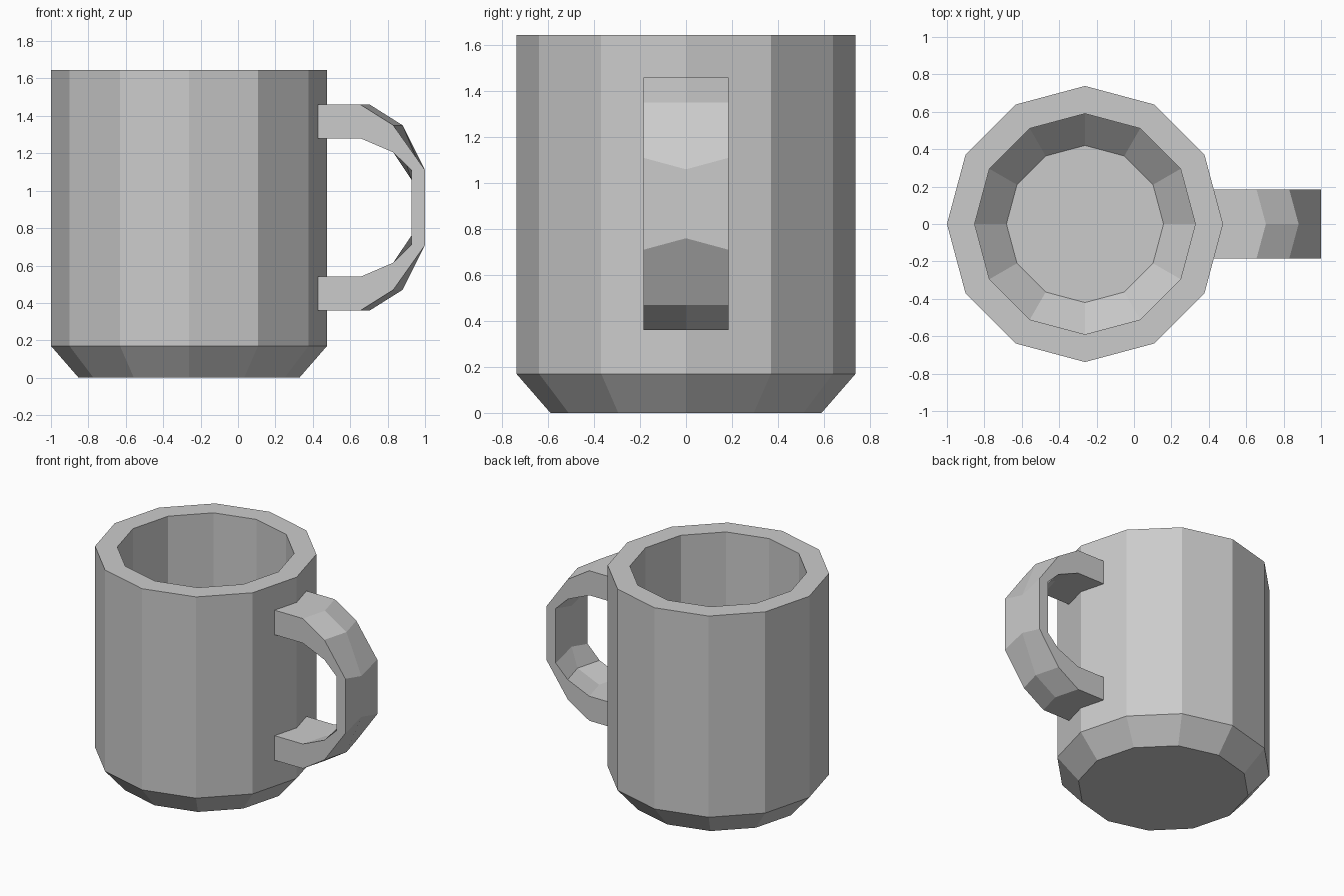
import bpy, bmesh, math

if "Cube" in bpy.data.objects:
    bpy.data.objects.remove(bpy.data.objects["Cube"])

CX = -0.262      # mug axis
SIDES = 12
HALF_W = 0.185   # half width of the handle
MID_Z = 0.91     # handle mirror height


def make_object(name, bm):
    bmesh.ops.recalc_face_normals(bm, faces=bm.faces)
    mesh = bpy.data.meshes.new(name)
    bm.to_mesh(mesh)
    bm.free()
    obj = bpy.data.objects.new(name, mesh)
    bpy.context.collection.objects.link(obj)
    return obj


def bridge(bm, a, b):
    for i in range(len(a)):
        j = (i + 1) % len(a)
        bm.faces.new((a[i], a[j], b[j], b[i]))


# Cup: turned profile (radius, height), outside bottom to inside floor
profile = [(0.59, 0), (0.738, 0.17), (0.738, 1.645),
           (0.59, 1.645), (0.59, 0.34), (0.42, 0.17)]
bm = bmesh.new()
rings = []
for r, z in profile:
    angles = [2 * math.pi * i / SIDES for i in range(SIDES)]
    rings.append([bm.verts.new((CX + r * math.cos(a), r * math.sin(a), z)) for a in angles])
for a, b in zip(rings, rings[1:]):
    bridge(bm, a, b)
bm.faces.new(rings[0])
bm.faces.new(rings[-1])
make_object("cup", bm)

# Handle: upper half sections as outer (x, z), inner (x, z), ridge shift (dx, dz)
upper = [((0.426, 1.46), (0.426, 1.28), (0.05, 0)),
         ((0.655, 1.46), (0.655, 1.28), (0.05, 0)),
         ((0.83, 1.35), (0.83, 1.205), (0.05, 0)),
         ((1.0, 1.11), (0.927, 1.11), (0, -0.05))]


def flip(p):
    return (p[0], 2 * MID_Z - p[1])


lower = [(flip(o), flip(i), (s[0], -s[1])) for o, i, s in reversed(upper)]
bm = bmesh.new()
sections = []
for outer, inner, (dx, dz) in upper + lower:
    loop = []
    for (x, z), ys in ((outer, (-1, 0, 1)), (inner, (1, 0, -1))):
        for y in ys:
            k = 1 - abs(y)   # only the centre line is shifted
            loop.append(bm.verts.new((x + k * dx, y * HALF_W, z + k * dz)))
    sections.append(loop)
for a, b in zip(sections, sections[1:]):
    bridge(bm, a, b)
make_object("handle", bm)
